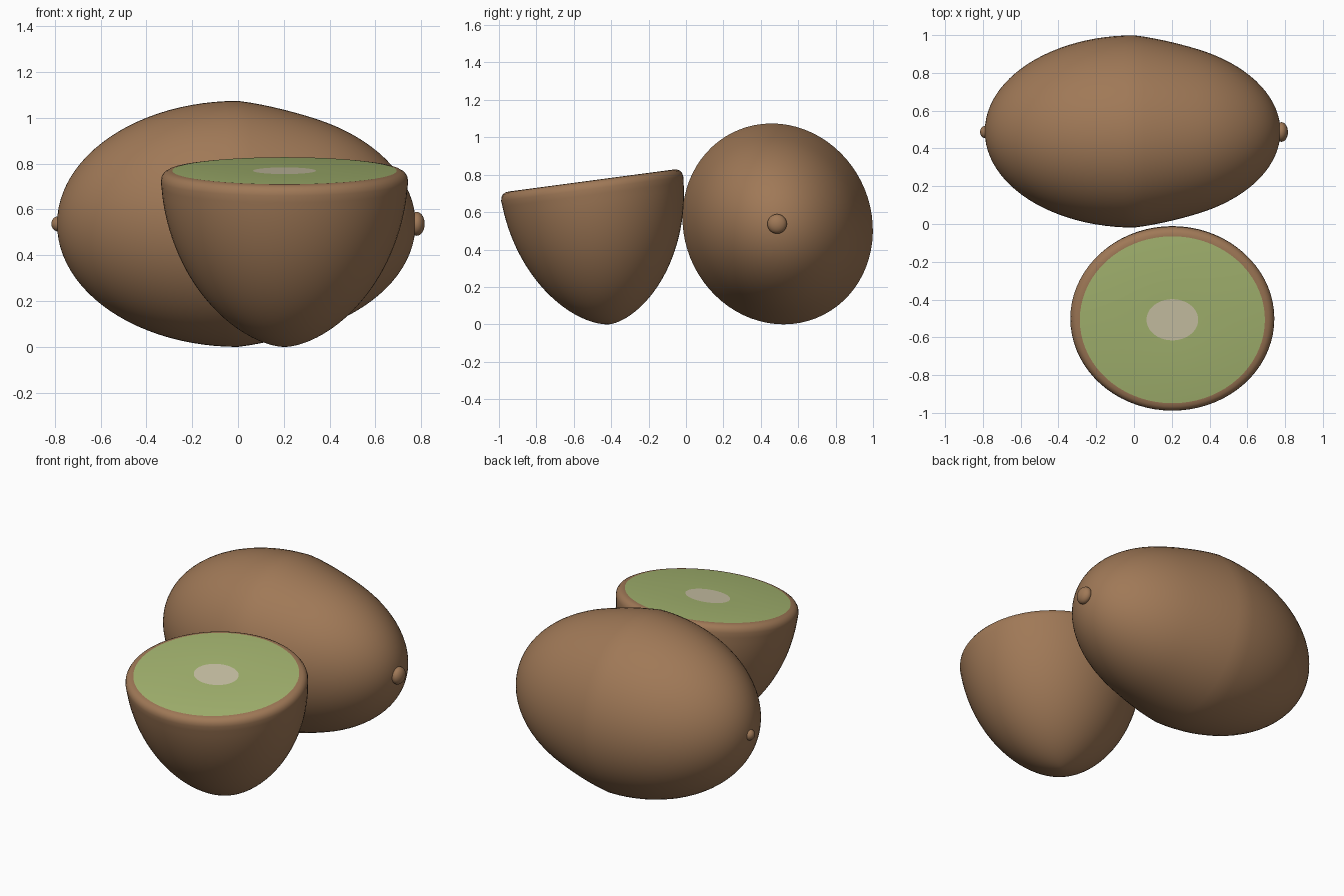
import bpy, bmesh, math
from mathutils import Matrix, Vector

if "Cube" in bpy.data.objects:
    bpy.data.objects.remove(bpy.data.objects["Cube"])

SEG = 72


def material(name, rgb):
    m = bpy.data.materials.new(name)
    m.diffuse_color = (*rgb, 1)
    m.use_nodes = True
    m.node_tree.nodes["Principled BSDF"].inputs["Base Color"].default_value = m.diffuse_color
    return m


SKIN = material("brown skin", (0.35, 0.19, 0.095))
FLESH = material("green flesh", (0.38, 0.47, 0.165))
CORE = material("pale core", (0.61, 0.56, 0.39))


def lathe(name, rings, matrix, mats, mat_ids=None):
    """Stack elliptical rings (rx, ry, z) along z; a zero radius makes a pole."""
    bm = bmesh.new()
    loops = []
    for rx, ry, z in rings:
        if rx < 1e-6:
            loops.append([bm.verts.new((0, 0, z))] * SEG)
        else:
            loops.append([bm.verts.new((rx * math.cos(a), ry * math.sin(a), z))
                          for a in (2 * math.pi * i / SEG for i in range(SEG))])
    for k, (lo, hi) in enumerate(zip(loops, loops[1:])):
        for i in range(SEG):
            j = (i + 1) % SEG
            vs = list(dict.fromkeys((lo[i], lo[j], hi[j], hi[i])))
            f = bm.faces.new(vs)
            f.material_index = mat_ids[k] if mat_ids else 0
    bmesh.ops.transform(bm, matrix=matrix, verts=bm.verts)
    bmesh.ops.recalc_face_normals(bm, faces=bm.faces)
    # rest on the ground where the part nearly touches it
    low = min(v.co.z for v in bm.verts)
    if abs(low) < 0.05:
        bmesh.ops.translate(bm, vec=(0, 0, -low), verts=bm.verts)
    me = bpy.data.meshes.new(name)
    bm.to_mesh(me)
    bm.free()
    for m in mats:
        me.materials.append(m)
    ob = bpy.data.objects.new(name, me)
    bpy.context.collection.objects.link(ob)
    bpy.ops.object.select_all(action='DESELECT')
    ob.select_set(True)
    bpy.context.view_layer.objects.active = ob
    bpy.ops.object.shade_smooth_by_angle(angle=math.radians(35))
    return ob


# whole fruit: egg lying along x, slightly fuller on the left
rings = []
N = 48
for i in range(N + 1):
    c = -math.cos(math.pi * i / N)
    s = math.sqrt(max(0, 1 - c * c))
    x = c * (0.79 if c < 0 else 0.775)
    if c > 0:
        s *= 1 - 0.05 * math.sin(math.pi / 2 * min(1, c / 0.45))
    if i in (0, N):
        s = 0
    rings.append((0.537 * s, 0.508 * s, x))
# local x -> world z (with a slight lean), local y -> y, local z -> x
lean = Matrix(((0, 0, 1, 0), (-0.06, 1, 0, 0.49), (1, 0, 0, 0.537), (0, 0, 0, 1)))
lathe("whole_fruit", rings, lean, [SKIN])

# stem knobs at both ends
for name, x, rx, r in (("left_knob", -0.785, 0.03, 0.033),
                       ("right_knob", 0.78, 0.035, 0.052)):
    pts = []
    for i in range(17):
        a = math.pi * i / 16
        s = math.sin(a) if 0 < i < 16 else 0
        pts.append((r * s, r * s, -rx * math.cos(a)))
    m = Matrix(((0, 0, 1, x), (0, 1, 0, 0.487), (1, 0, 0, 0.537), (0, 0, 0, 1)))
    lathe(name, pts, m, [SKIN])

# halved fruit: tapered bowl with rounded rim, green cut face and pale core
K = 0.91
rings = []
for i in range(33):
    t = math.cos(math.pi / 2 * i / 32)
    d = 0.775 * t
    if d < 0.06:
        break
    r = 0.54 * (1 - t * t) ** 0.6 if i else 0
    rings.append((r, r * K, -d))
rings += [(r, r * K, -d) for r, d in
          ((0.54, 0.045), (0.536, 0.026), (0.525, 0.011), (0.51, 0.003), (0.49, 0))]
ids = [0] * (len(rings) - 1) + [1, 2]
rings += [(0.137, 0.11, 0), (0, 0, 0)]
tilt = Matrix.Translation(Vector((0.203, -0.507, 0.777))) @ Matrix.Rotation(math.radians(7.6), 4, 'X')
lathe("halved_fruit", rings, tilt, [SKIN, FLESH, CORE], ids)
